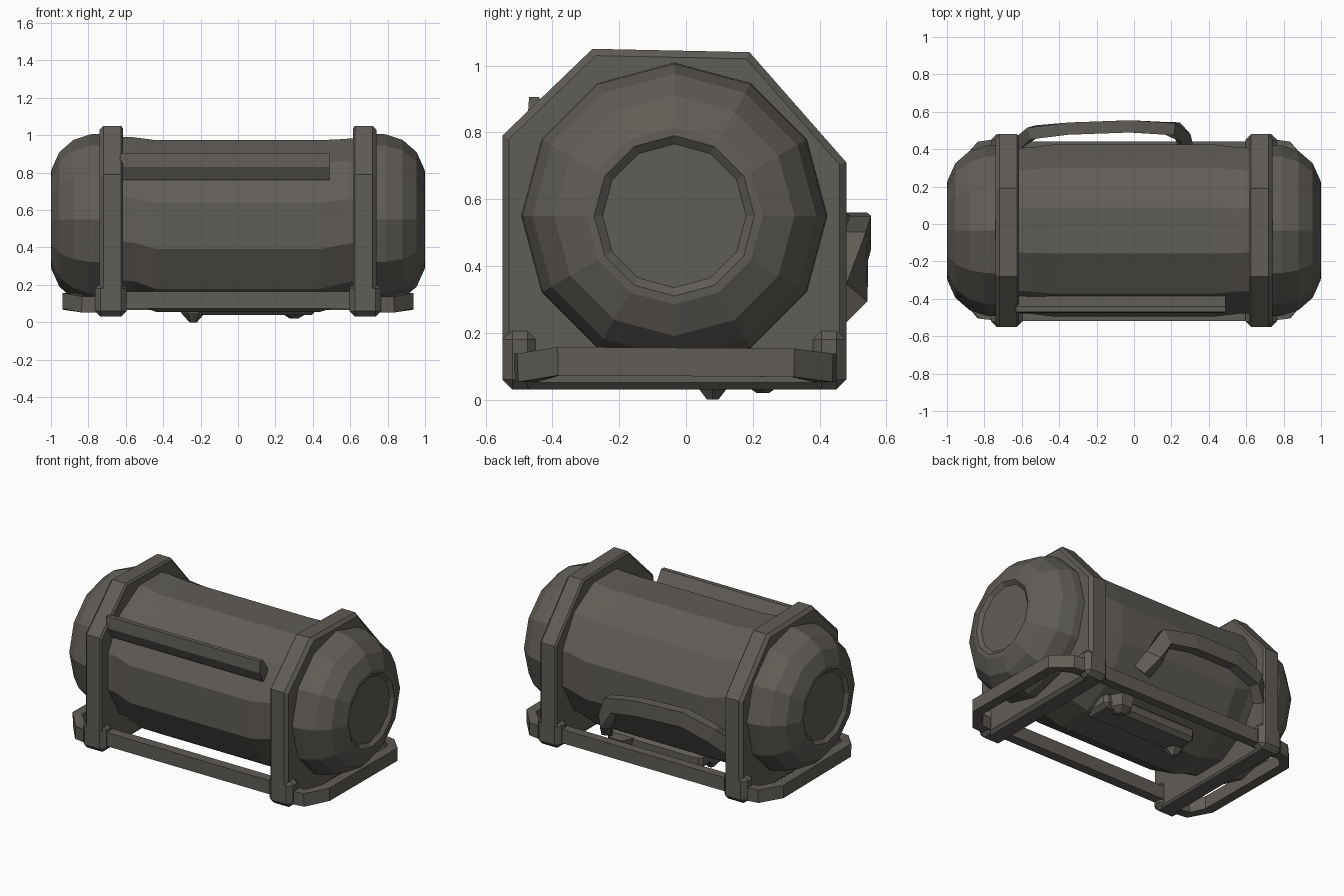
import bpy, bmesh, math
from mathutils import Vector

if "Cube" in bpy.data.objects:
    bpy.data.objects.remove(bpy.data.objects["Cube"])

CY = -0.035   # barrel axis in y

metal = bpy.data.materials.new("dark_grey_metal")
metal.diffuse_color = (0.118, 0.109, 0.095, 1)
metal.use_nodes = True
metal.node_tree.nodes["Principled BSDF"].inputs["Base Color"].default_value = metal.diffuse_color


def finish(name, bm):
    bmesh.ops.recalc_face_normals(bm, faces=bm.faces)
    me = bpy.data.meshes.new(name)
    bm.to_mesh(me)
    bm.free()
    me.materials.append(metal)
    ob = bpy.data.objects.new(name, me)
    bpy.context.collection.objects.link(ob)
    return ob


def loft(name, rings):
    """Skin a list of equal-length point loops and close both ends."""
    bm = bmesh.new()
    vs = [[bm.verts.new(p) for p in r] for r in rings]
    n = len(vs[0])
    for a, b in zip(vs, vs[1:]):
        for i in range(n):
            j = (i + 1) % n
            bm.faces.new((a[i], a[j], b[j], b[i]))
    bm.faces.new(vs[0])
    bm.faces.new(vs[-1])
    return finish(name, bm)


def lathe(name, profile, sides, phase):
    """Turn (x, radius, centre z) rings around the barrel axis."""
    t = [2 * math.pi * (i + phase) / sides for i in range(sides)]
    return loft(name, [[(x, CY + r * math.cos(a), cz + r * math.sin(a)) for a in t]
                       for x, r, cz in profile])


def bar(name, pts, w, h):
    """Rectangular bar along a path: w sideways, h upright."""
    pts = [Vector(p) for p in pts]
    rings = []
    for i, p in enumerate(pts):
        d = pts[min(i + 1, len(pts) - 1)] - pts[max(i - 1, 0)]
        side = Vector((d.y, -d.x, 0)).normalized()
        up = side.cross(d).normalized()
        rings.append([p + side * w / 2 * a + up * h / 2 * b
                      for a, b in ((-1, -1), (1, -1), (1, 1), (-1, 1))])
    return loft(name, rings)


def box(name, lo, hi, bevel=0.0):
    bm = bmesh.new()
    bmesh.ops.create_cube(bm, size=1)
    for v in bm.verts:
        v.co = [l + (h - l) * (c + 0.5) for l, h, c in zip(lo, hi, v.co)]
    if bevel:
        bmesh.ops.bevel(bm, geom=bm.edges[:], offset=bevel, segments=1, affect='EDGES')
    return finish(name, bm)


# Main barrel, its ends lifting slightly towards the bands
lathe("barrel", [(-0.68, 0.455, 0.55), (-0.56, 0.46, 0.545), (-0.44, 0.475, 0.515),
                 (0.44, 0.475, 0.515), (0.56, 0.46, 0.535), (0.68, 0.455, 0.55)], 12, 0.5)

# Bands: (y, z) outline, wide foot, clipped top
outline = [(-0.48, 0.03), (-0.55, 0.09), (-0.55, 0.79), (-0.28, 1.05),
           (0.19, 1.04), (0.48, 0.71), (0.48, 0.09), (0.43, 0.03)]


def inset(k):
    return [(CY + (y - CY) * k, 0.54 + (z - 0.54) * k) for y, z in outline]


for s, tag in ((-1, "left"), (1, "right")):
    loft(tag + "_band", [[(s * x, y, z) for y, z in inset(k)]
                         for x, k in ((0.615, 0.975), (0.625, 1), (0.72, 1), (0.74, 0.96))])

    # Rounded end cap with a shallow recessed face
    lathe(tag + "_end_cap", [(s * x, r, 0.55) for x, r in (
        (0.70, 0.46), (0.79, 0.455), (0.88, 0.425), (0.955, 0.36),
        (0.998, 0.265), (1.0, 0.24), (0.98, 0.215))], 12, 0)

    # Feet at the band corners
    for fy, ftag in ((-0.495, "front"), (0.43, "back")):
        box(f"{tag}_{ftag}_foot", (s * 0.68 - 0.085, fy - 0.055, 0.03),
            (s * 0.68 + 0.085, fy + 0.05, 0.21), 0.03)

    # Bumper loop under the end cap
    bar(tag + "_bumper", [(s * 0.68, -0.49, 0.095), (s * 0.82, -0.475, 0.095),
                          (s * 0.905, -0.38, 0.115), (s * 0.905, 0.32, 0.11),
                          (s * 0.82, 0.41, 0.095), (s * 0.68, 0.43, 0.095)], 0.065, 0.085)

# Long side rails
bar("front_rail", [(-0.66, -0.485, 0.12), (0.66, -0.485, 0.12)], 0.065, 0.09)
bar("back_rail", [(-0.66, 0.41, 0.11), (0.66, 0.41, 0.11)], 0.06, 0.09)

# Bent carrying handle on the back
bar("back_handle", [(0.28, 0.41, 0.24), (0.25, 0.49, 0.32), (0.19, 0.51, 0.46),
                    (-0.02, 0.522, 0.50), (-0.35, 0.51, 0.51),
                    (-0.54, 0.49, 0.45), (-0.62, 0.43, 0.37)], 0.065, 0.10)

# Ledge along the upper front
loft("front_ledge", [[(x, -0.37, 0.80), (x, -0.44, 0.905), (x, -0.47, 0.905),
                      (x, -0.475, 0.83), (x, -0.44, 0.76)] for x in (-0.63, 0.49)])

# Drain fittings underneath
box("drain_plate", (-0.28, 0.04, 0.04), (0.42, 0.24, 0.14), 0.025)
for x, y, r, z in ((-0.24, 0.08, 0.08, 0.0), (0.30, 0.23, 0.09, 0.02)):
    loft("drain_valve", [[(x + q * math.cos(a), y + q * math.sin(a), h)
                          for a in (math.pi * i / 3 for i in range(6))]
                         for h, q in ((0.12, r), (0.05, r * 0.8), (z, r * 0.25))])
